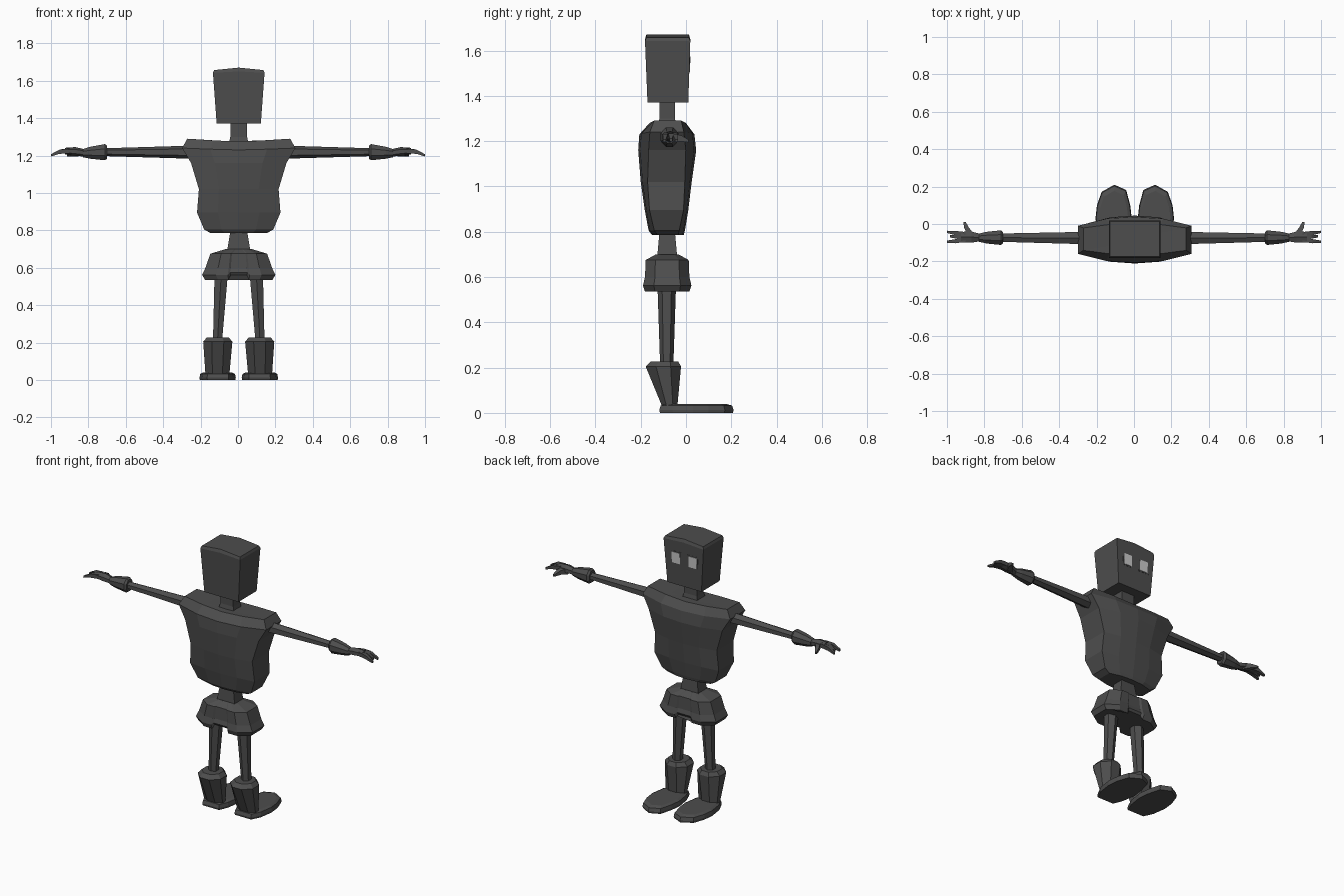
import bpy, bmesh, math
from mathutils import Vector


def material(name, value):
    m = bpy.data.materials.new(name)
    m.diffuse_color = (value, value, value, 1)
    return m


GREY = material("dark grey", 0.075)
PALE = material("pale grey", 0.6)
CX, CY = 0.004, -0.083   # body axis


def loft(name, rings, mat=GREY, side=1):
    """Skin a list of equal-length point rings and cap both ends."""
    bm = bmesh.new()
    vr = [[bm.verts.new((x * side, y, z)) for x, y, z in r] for r in rings]
    n = len(vr[0])
    for a, b in zip(vr, vr[1:]):
        for i in range(n):
            j = (i + 1) % n
            bm.faces.new((a[i], a[j], b[j], b[i]))
    bm.faces.new(vr[0])
    bm.faces.new(vr[-1])
    bmesh.ops.recalc_face_normals(bm, faces=bm.faces)
    me = bpy.data.meshes.new(name)
    bm.to_mesh(me)
    bm.free()
    me.materials.append(mat)
    ob = bpy.data.objects.new(name, me)
    bpy.context.collection.objects.link(ob)
    return ob


def poly(n, x, y, z, hx, hy):
    """Level ring of n sides whose extents are exactly hx, hy."""
    k = 1 / math.cos(math.pi / n)
    a = [2 * math.pi * (i + 0.5) / n for i in range(n)]
    return [(x + hx * k * math.cos(t), y + hy * k * math.sin(t), z) for t in a]


def across(n, x, y, z, hy, hz):
    """Ring of n sides standing across the x axis."""
    return [(x, b, c) for b, c, _ in poly(n, y, z, 0, hy, hz)]


def box_ring(z, hx, y0, y1, crown=0.0):
    """Rectangle with a middle column of points that may be raised."""
    return [(CX - hx, y0, z), (CX, y0, z + crown), (CX + hx, y0, z),
            (CX + hx, y1, z), (CX, y1, z + crown), (CX - hx, y1, z)]


# Head, with a softened, slightly ridged top
loft("head", [box_ring(1.37, 0.118, -0.17, 0.01),
              box_ring(1.642, 0.138, -0.181, 0.019, 0.008),
              box_ring(1.657, 0.132, -0.175, 0.013, 0.013)])

# Eyes: thin plates with a dark frame on the face
for side in (-1, 1):
    for label, mat, hw, hh, d in (("eye_frame", GREY, 0.035, 0.041, 0.001),
                                  ("eye", PALE, 0.028, 0.034, 0.003)):
        def corner_ring(depth):
            pts = []
            for u, v in ((-1, -1), (1, -1), (1, 1), (-1, 1)):
                z = 1.54 + v * hh
                face_y = 0.01 + (z - 1.37) * 0.009 / 0.272
                pts.append((0.058 + u * hw, face_y + depth, z))
            return pts
        loft(label, [corner_ring(-0.003), corner_ring(d)], mat, side)

# Neck
loft("neck", [poly(4, CX, CY, 1.25, 0.055, 0.045),
              poly(4, CX, CY, 1.30, 0.045, 0.034),
              poly(4, CX, CY, 1.38, 0.045, 0.034)])


# Torso: flat sides, gently bowed front and back
def torso_ring(z, hx, y0, y1, s, dip=0.0):
    mid = (y0 + y1) / 2
    half = [(1, s, 0), (0.5, (y1 - mid) * 0.93, dip * 0.6), (0, y1 - mid, dip),
            (-0.5, (y1 - mid) * 0.93, dip * 0.6), (-1, s, 0)]
    back = [(CX + u * hx, mid + v, z - d) for u, v, d in half]
    front = [(CX - u * hx, mid - v, z - d) for u, v, d in half]
    return back + front


loft("torso", [
    torso_ring(0.785, 0.150, -0.150, -0.010, 0.045),
    torso_ring(0.805, 0.185, -0.165, -0.005, 0.055),
    torso_ring(0.895, 0.223, -0.182, 0.010, 0.075),
    torso_ring(1.020, 0.213, -0.200, 0.025, 0.082),
    torso_ring(1.160, 0.255, -0.211, 0.045, 0.082),
    torso_ring(1.240, 0.303, -0.206, 0.037, 0.075, 0.01),
    torso_ring(1.290, 0.275, -0.165, 0.003, 0.060, 0.015),
    torso_ring(1.280, 0.130, -0.125, -0.040, 0.035, 0.005)])

# Waist post
loft("waist", [poly(4, CX, CY, 0.68, 0.064, 0.045),
               poly(4, CX, CY, 0.80, 0.044, 0.034)])


# Flared shorts, with a raised notch in the middle of the hem
def shorts_ring(z, hx, hy, notch=0.0):
    half = [(1, -0.55, 0), (1, 0.55, 0), (0.62, 1, 0), (0.30, 1, 0),
            (0.24, 0.93, notch), (-0.24, 0.93, notch), (-0.30, 1, 0), (-0.62, 1, 0)]
    rest = [(-u, -v, d) for u, v, d in half]
    return [(CX + u * hx, CY + v * hy, z + d) for u, v, d in half + rest]


loft("shorts", [shorts_ring(0.535, 0.180, 0.098, 0.025),
                shorts_ring(0.562, 0.196, 0.107, 0.012),
                shorts_ring(0.600, 0.178, 0.098),
                shorts_ring(0.675, 0.152, 0.095),
                shorts_ring(0.700, 0.070, 0.050)])

for side in (-1, 1):
    off = CX * side   # keeps both halves about the body axis
    # Leg, tapering to the boot
    loft("leg", [poly(6, 0.114 + off, -0.085, 0.20, 0.024, 0.025),
                 poly(6, 0.093 + off, -0.085, 0.58, 0.036, 0.036)], side=side)

    # Boot shaft, narrowing front to back at the ankle
    loft("boot_shaft", [poly(8, 0.114 + off, -0.072, 0.03, 0.064, 0.034),
                        poly(8, 0.112 + off, -0.100, 0.205, 0.078, 0.078),
                        poly(8, 0.112 + off, -0.095, 0.228, 0.058, 0.060)], side=side)

    # Long flat foot
    outline = [(-0.060, -0.118), (0.055, -0.118), (0.083, -0.06), (0.096, 0.03),
               (0.088, 0.10), (0.063, 0.172), (-0.005, 0.21), (-0.068, 0.182),
               (-0.090, 0.10), (-0.098, 0.03), (-0.084, -0.06)]

    def foot_ring(z, s):
        return [(0.114 + off + x * s, 0.045 + (y - 0.045) * s, z) for x, y in outline]
    loft("foot", [foot_ring(0.0, 0.98), foot_ring(0.012, 1.0),
                  foot_ring(0.032, 0.96), foot_ring(0.040, 0.80)], side=side)

    # Arm
    loft("arm", [across(6, 0.26, -0.075, 1.218, 0.033, 0.030),
                 across(6, 0.72, -0.073, 1.218, 0.022, 0.018)], side=side)

    # Flared cuff
    loft("cuff", [across(8, 0.700, -0.073, 1.218, 0.030, 0.036),
                  across(8, 0.712, -0.073, 1.218, 0.039, 0.043),
                  across(8, 0.790, -0.073, 1.215, 0.031, 0.032),
                  across(8, 0.828, -0.073, 1.213, 0.022, 0.022)], side=side)

    # Palm
    loft("palm", [across(6, 0.815, -0.073, 1.213, 0.018, 0.017),
                  across(6, 0.870, -0.070, 1.222, 0.030, 0.020),
                  across(6, 0.925, -0.070, 1.224, 0.028, 0.015)], side=side)

    # Fingers and thumb, drooping at the tips
    for label, path in (
            ("front_finger", [(0.90, -0.082, 1.225), (0.955, -0.092, 1.220), (1.0, -0.095, 1.201)]),
            ("middle_finger", [(0.90, -0.068, 1.226), (0.95, -0.067, 1.222), (0.985, -0.066, 1.205)]),
            ("rear_finger", [(0.90, -0.056, 1.225), (0.955, -0.048, 1.220), (1.0, -0.042, 1.201)])):
        loft(label, [across(4, x, y, z, r, r) for (x, y, z), r in
                     zip(path, (0.013, 0.011, 0.006))], side=side)
    thumb = [((0.872, -0.058, 1.215), 0.019), ((0.895, -0.020, 1.212), 0.013),
             ((0.907, 0.012, 1.200), 0.006)]
    loft("thumb", [[(x + a, y, z + c) for a, c in ((-r, -r), (r, -r), (r, r), (-r, r))]
                   for (x, y, z), r in thumb], side=side)
